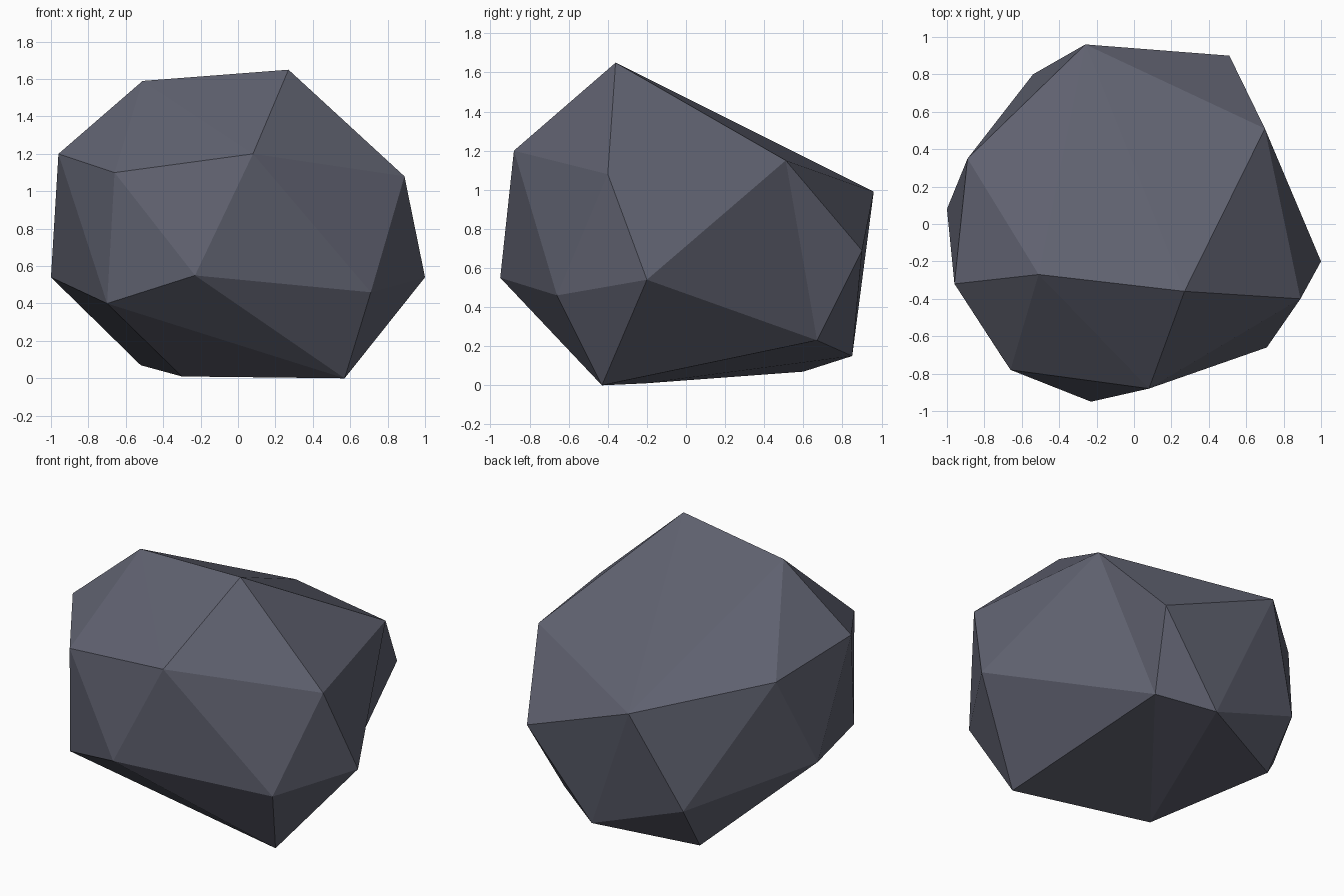
import bpy
import bmesh

# Remove only the default cube
default_cube = bpy.data.objects.get("Cube")
if default_cube:
    bpy.data.objects.remove(default_cube, do_unlink=True)


def make_material(name, colour):
    """One flat colour for viewport and render."""
    material = bpy.data.materials.new(name)
    material.use_nodes = True
    material.diffuse_color = colour
    shader = material.node_tree.nodes["Principled BSDF"]
    shader.inputs["Base Color"].default_value = colour
    shader.inputs["Roughness"].default_value = 0.9
    return material


def flip_edge(bm, first, second):
    """Turn the edge between two corners so the facets fold inward there."""
    edge = bm.edges.get((first, second))
    if edge and len(edge.link_faces) == 2:
        bmesh.ops.rotate_edges(bm, edges=[edge], use_ccw=False)


# Corners of the boulder, grouped by where they sit
corners = {
    "crown_left": (0.27, -0.36, 1.65),
    "crown_right": (-0.51, -0.27, 1.59),
    "shoulder_outer": (-0.96, -0.32, 1.20),
    "shoulder_front": (-0.66, -0.78, 1.10),
    "brow": (0.08, -0.88, 1.20),
    "cheek": (0.89, -0.40, 1.08),
    "shoulder_back": (0.70, 0.51, 1.15),
    "rear_peak": (-0.26, 0.96, 0.99),
    "rear_ledge": (-0.89, 0.35, 1.13),
    "rear_corner": (0.51, 0.90, 0.69),
    "side_tip": (1.00, -0.20, 0.54),
    "far_tip": (-1.00, 0.08, 0.54),
    "nose": (-0.23, -0.95, 0.55),
    "jaw": (0.71, -0.66, 0.46),
    "jaw_far": (-0.70, -0.72, 0.40),
    "rear_low": (-0.54, 0.80, 0.37),
    "heel_side": (0.40, 0.67, 0.23),
    "heel_back": (0.08, 0.85, 0.15),
    "base_back": (-0.52, 0.60, 0.07),
    "base_middle": (-0.30, -0.21, 0.01),
    "base_front": (0.57, -0.43, 0.00),
}

# Wrap the corners in flat facets
bm = bmesh.new()
vert = {name: bm.verts.new(position) for name, position in corners.items()}
bmesh.ops.convex_hull(bm, input=list(bm.verts))

# Shallow hollows on the side and underside
for start, end in (("side_tip", "rear_corner"),
                   ("base_front", "base_back"),
                   ("base_front", "heel_back")):
    flip_edge(bm, vert[start], vert[end])

bmesh.ops.recalc_face_normals(bm, faces=list(bm.faces))
for face in bm.faces:
    face.smooth = False

mesh = bpy.data.meshes.new("boulder")
bm.to_mesh(mesh)
bm.free()
mesh.materials.append(make_material("slate grey", (0.115, 0.12, 0.16, 1.0)))
boulder = bpy.data.objects.new("boulder", mesh)
bpy.context.collection.objects.link(boulder)
